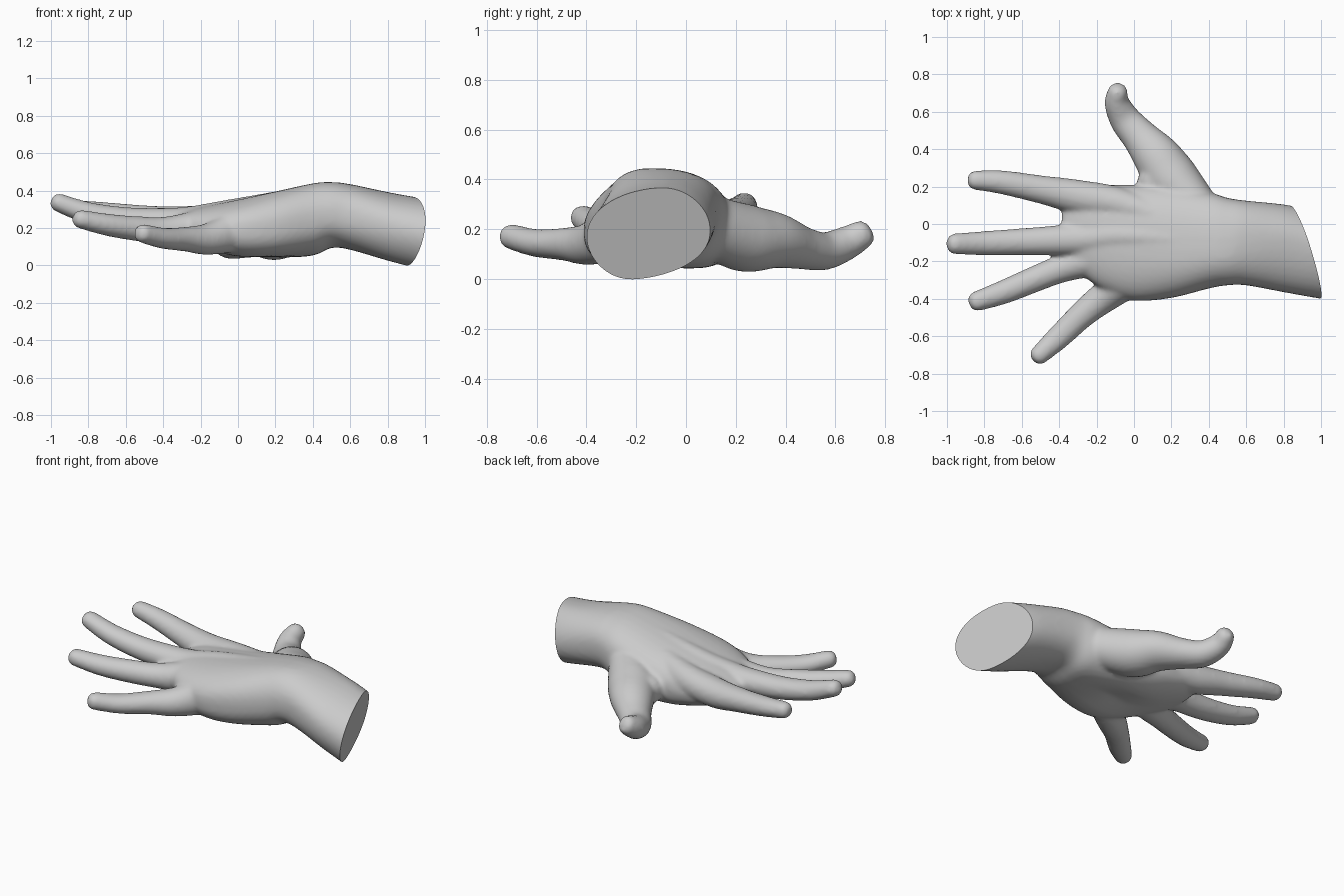
import bpy, bmesh, math
from mathutils import Vector

if "Cube" in bpy.data.objects:
    bpy.data.objects.remove(bpy.data.objects["Cube"])

skin = bpy.data.materials.new("matte grey")
skin.diffuse_color = (0.6, 0.6, 0.6, 1)
skin.use_nodes = True
skin.node_tree.nodes["Principled BSDF"].inputs["Base Color"].default_value = skin.diffuse_color
SIDES = 36
GROW = 0.006  # makes up for the shrinkage of the softening


def spline(rows, steps=6):
    """Catmull-Rom interpolation of rows of numbers."""
    out = []
    for i in range(len(rows) - 1):
        p0, p1, p2, p3 = (rows[max(0, min(len(rows) - 1, i + k))] for k in (-1, 0, 1, 2))
        for s in range(steps):
            t = s / steps
            out.append([0.5 * (2 * b + (c - a) * t + (2 * a - 5 * b + 4 * c - d) * t * t
                               + (3 * b - a - 3 * c + d) * t ** 3)
                        for a, b, c, d in zip(p0, p1, p2, p3)])
    return out + [list(rows[-1])]


def skin_rings(bm, rings):
    rings = [[bm.verts.new(p) for p in ring] for ring in rings]
    for r, q in zip(rings, rings[1:]):
        for i in range(SIDES):
            j = (i + 1) % SIDES
            bm.faces.new((r[i], r[j], q[j], q[i]))
    bm.faces.new(rings[0][::-1])
    bm.faces.new(rings[-1])


def digit(bm, rows):
    """Tube through rows of x, y, z, half width, half height, with a blunt round tip."""
    path = spline(rows)
    rings = []

    def ring(c, d, a, b):
        side = Vector((0, 0, 1)).cross(d).normalized()
        up = d.cross(side)
        rings.append([c + side * a * math.cos(w) + up * b * math.sin(w)
                      for w in (2 * math.pi * k / SIDES for k in range(SIDES))])

    for i, (x, y, z, a, b) in enumerate(path):
        d = Vector(path[min(i + 1, len(path) - 1)][:3]) - Vector(path[max(i - 1, 0)][:3])
        d.normalize()
        a, b = a + GROW, b + GROW
        ring(Vector((x, y, z)), d, a, b)
    for k in range(1, 6):
        w = k * math.pi / 11
        f = math.cos(w) ** 0.75
        ring(Vector((x, y, z)) + d * a * 0.88 * math.sin(w), d, a * f, b * f)
    skin_rings(bm, rings)


def palm(bm, rows):
    """Loft along x through rows of x, y min, y max, z min, z max, top lean, roundness."""
    rings = []
    for x, y0, y1, z0, z1, lean, power in spline(rows):
        ring = []
        for k in range(SIDES):
            w = 2 * math.pi * k / SIDES
            c, s = math.cos(w), math.sin(w)
            heel = 0.15 * math.exp(-((x - .15) / .2) ** 2) if s < 0 else 0  # fuller pads below
            u = math.copysign(abs(c) ** (power - heel), c)
            v = math.copysign(abs(s) ** (power - heel), s)
            y = (y0 + y1) / 2 + u * (y1 - y0) / 2 + lean * v * (1 - abs(u))
            z = (z0 + z1) / 2 + v * (z1 - z0) / 2
            if s < 0:  # hollow of the palm
                z += 0.045 * math.exp(-((x - .05) / .17) ** 2 - ((y + .09) / .11) ** 2)
            ring.append((x, y, z))
        rings.append(ring)
    skin_rings(bm, rings)


bm = bmesh.new()
# Wrist and palm
palm(bm, [(1.12, -.42, .05, -.065, .34, .05, 1), (.95, -.392, .075, -.015, .365, .05, 1),
          (.8, -.365, .105, .025, .392, .05, .95), (.6, -.328, .125, .083, .434, 0, .85),
          (.5, -.328, .14, .093, .445, -.04, .85), (.4, -.345, .17, .052, .438, -.05, .85),
          (.2, -.395, .2, .033, .395, -.04, .85), (0, -.41, .208, .033, .352, 0, .85),
          (-.15, -.36, .208, .07, .322, 0, .85), (-.27, -.28, .195, .112, .297, 0, .85),
          (-.35, -.21, .165, .15, .268, 0, .85), (-.385, -.16, .11, .175, .25, 0, 1)])
# Index finger with its tendon
digit(bm, [(.3, -.02, .33, .05, .05), (-.05, .1, .25, .08, .08), (-.3, .145, .23, .085, .08),
           (-.5, .185, .25, .069, .065), (-.7, .222, .278, .058, .053), (-.845, .234, .298, .046, .044)])
# Middle finger
digit(bm, [(.35, -.09, .365, .05, .05), (-.05, -.065, .27, .075, .075), (-.25, -.08, .235, .08, .075),
           (-.4, -.087, .235, .074, .066), (-.6, -.095, .245, .066, .06),
           (-.8, -.103, .28, .059, .052), (-.953, -.106, .333, .05, .044)])
# Ring finger
digit(bm, [(.35, -.16, .365, .05, .05), (-.03, -.155, .252, .075, .08), (-.25, -.2, .2, .078, .08),
           (-.4, -.243, .187, .068, .066), (-.55, -.303, .197, .063, .06),
           (-.7, -.365, .217, .058, .053), (-.837, -.412, .246, .048, .044)])
# Little finger
digit(bm, [(.3, -.22, .32, .05, .05), (.02, -.29, .2, .08, .1), (-.15, -.385, .142, .078, .08),
           (-.28, -.488, .14, .066, .06), (-.4, -.603, .145, .059, .05),
           (-.506, -.7, .17, .046, .045)])
# Thumb
digit(bm, [(.35, .09, .22, .1, .11), (.21, .23, .166, .138, .13), (.125, .355, .155, .122, .107),
           (.033, .465, .125, .092, .08), (-.045, .555, .112, .078, .07),
           (-.09, .645, .145, .062, .062), (-.088, .703, .177, .048, .053)])
# Web between thumb and index finger
digit(bm, [(.25, .1, .2, .08, .08), (.1, .23, .175, .08, .08)])

bmesh.ops.recalc_face_normals(bm, faces=bm.faces)
mesh = bpy.data.meshes.new("hand")
bm.to_mesh(mesh)
bm.free()
hand = bpy.data.objects.new("hand", mesh)
bpy.context.collection.objects.link(hand)
bpy.context.view_layer.objects.active = hand
hand.select_set(True)

# Fuse the parts into one soft skin
fuse = hand.modifiers.new("fuse", 'REMESH')
fuse.mode = 'VOXEL'
fuse.voxel_size = 0.013
soften = hand.modifiers.new("soften", 'SMOOTH')
soften.factor = 0.5
soften.iterations = 8
for name in ("fuse", "soften"):
    bpy.ops.object.modifier_apply(modifier=name)

# Slanted flat cut at the wrist
bm = bmesh.new()
bm.from_mesh(hand.data)
bmesh.ops.bisect_plane(bm, geom=bm.verts[:] + bm.edges[:] + bm.faces[:], dist=1e-5,
                       plane_co=(.833, 0, 0), plane_no=Vector((1, .327, -.19)).normalized(),
                       clear_outer=True)
bmesh.ops.holes_fill(bm, edges=[e for e in bm.edges if e.is_boundary], sides=0)
bmesh.ops.recalc_face_normals(bm, faces=bm.faces)
bm.to_mesh(hand.data)
bm.free()
hand.data.materials.clear()
hand.data.materials.append(skin)
bpy.ops.object.shade_smooth_by_angle(angle=math.radians(40))
